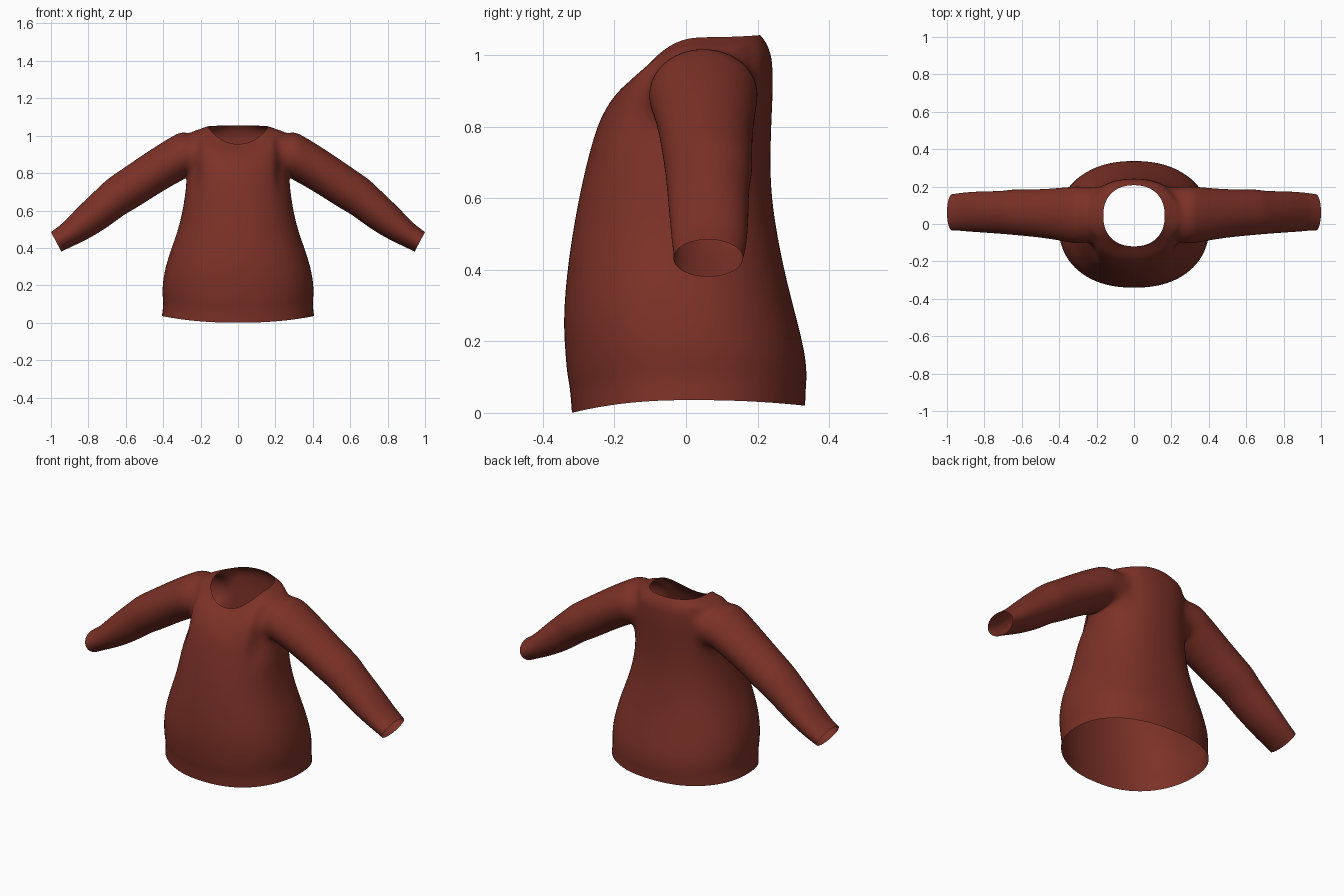
import bpy, bmesh, math

wool = bpy.data.materials.new("brick_red_wool")
wool.diffuse_color = (0.2, 0.031, 0.02, 1)

# Body rings: half width, front y, back y, then z at front, side, back
BODY = [
    (.408, -.320, .334, .000, .036, .020),
    (.402, -.325, .336, .070, .085, .075),
    (.401, -.333, .339, .105, .112, .105),
    (.407, -.338, .334, .165, .170, .165),
    (.400, -.343, .316, .240, .240, .240),
    (.383, -.340, .295, .320, .320, .320),
    (.352, -.331, .273, .410, .410, .410),
    (.320, -.318, .255, .500, .500, .500),
    (.296, -.300, .240, .600, .600, .600),
    (.281, -.280, .236, .690, .700, .690),
    (.274, -.260, .238, .765, .770, .770),
    (.270, -.243, .240, .815, .830, .830),
    (.270, -.222, .243, .855, .890, .890),
    (.268, -.200, .243, .887, .950, .945),
    (.262, -.175, .241, .913, .997, .990),
    (.240, -.150, .232, .933, 1.024, 1.020),
    (.200, -.132, .220, .945, 1.037, 1.042),
    (.165, -.120, .208, .955, 1.050, 1.056),
]
# Sleeve sections: top x, top z, bottom x, bottom z, front y, back y
SLEEVE = [
    (.305, 1.022, .287, .768, -.105, .202),
    (.350, .998, .305, .757, -.103, .200),
    (.430, .950, .345, .737, -.090, .195),
    (.540, .877, .440, .680, -.074, .186),
    (.640, .808, .540, .615, -.064, .186),
    (.700, .768, .610, .577, -.058, .186),
    (.745, .724, .660, .537, -.054, .176),
    (.850, .625, .770, .463, -.046, .176),
    (.935, .535, .870, .415, -.040, .170),
    (.960, .515, .903, .400, -.036, .166),
    (1.00, .485, .944, .380, -.036, .160),
]
COLS = 20             # segments on half of the body
C0, C1 = 6, 15        # armhole columns
R0, R1 = 10, 14       # armhole rows


def body_point(ring, col):
    hw, yf, yb, zf, zs, zb = ring
    a = math.radians(-90 + 180 * col / COLS)
    c, s = max(0, math.cos(a)), math.sin(a)
    x = hw * c ** (2 / 2.25) if 0 < col < COLS else 0
    y = (yf + yb) / 2 + (yb - yf) / 2 * math.copysign(abs(s) ** (2 / 2.25), s)
    z = zs + ((zf if s < 0 else zb) - zs) * s * s
    return x, y, z


bm = bmesh.new()

# Half of the body, left open where the sleeve joins
grid = [[bm.verts.new(body_point(r, c)) for c in range(COLS + 1)] for r in BODY]
for r in range(len(BODY) - 1):
    for c in range(COLS):
        if not (R0 <= r < R1 and C0 <= c < C1):
            bm.faces.new((grid[r][c], grid[r][c + 1], grid[r + 1][c + 1], grid[r + 1][c]))

# Round off the armhole
loop = ([grid[R0][c] for c in range(C0, C1)] + [grid[r][C1] for r in range(R0, R1)]
        + [grid[R1][c] for c in range(C1, C0, -1)] + [grid[r][C0] for r in range(R1, R0, -1)])
n = len(loop)
angles = [-math.pi / 2 + (j - (C1 - C0) / 2) * 2 * math.pi / n for j in range(n)]
for v, a in zip(loop, angles):
    v.co.y = .05 + .145 * math.cos(a)
    v.co.z = .895 + .118 * math.sin(a)

# Sleeve grown out of the armhole, open at the cuff
prev = loop
for tx, tz, bx, bz, yf, yb in SLEEVE:
    ring = []
    for a in angles:
        t = (1 + math.sin(a)) / 2
        ring.append(bm.verts.new((bx + (tx - bx) * t,
                                  (yf + yb) / 2 + (yb - yf) / 2 * math.cos(a),
                                  bz + (tz - bz) * t)))
    for j in range(n):
        k = (j + 1) % n
        bm.faces.new((prev[j], prev[k], ring[k], ring[j]))
    prev = ring

# Remove the vertices inside the armhole
bmesh.ops.delete(bm, geom=[v for v in bm.verts if not v.link_faces], context='VERTS')
for f in bm.faces:
    f.smooth = True

mesh = bpy.data.meshes.new("sweater")
bm.to_mesh(mesh)
bm.free()
mesh.materials.append(wool)
sweater = bpy.data.objects.new("sweater", mesh)
bpy.context.collection.objects.link(sweater)

# Other half, then smoothing
mirror = sweater.modifiers.new("mirror", 'MIRROR')
mirror.use_clip = True
mirror.merge_threshold = .0005
subsurf = sweater.modifiers.new("smooth", 'SUBSURF')
subsurf.levels = subsurf.render_levels = 2
